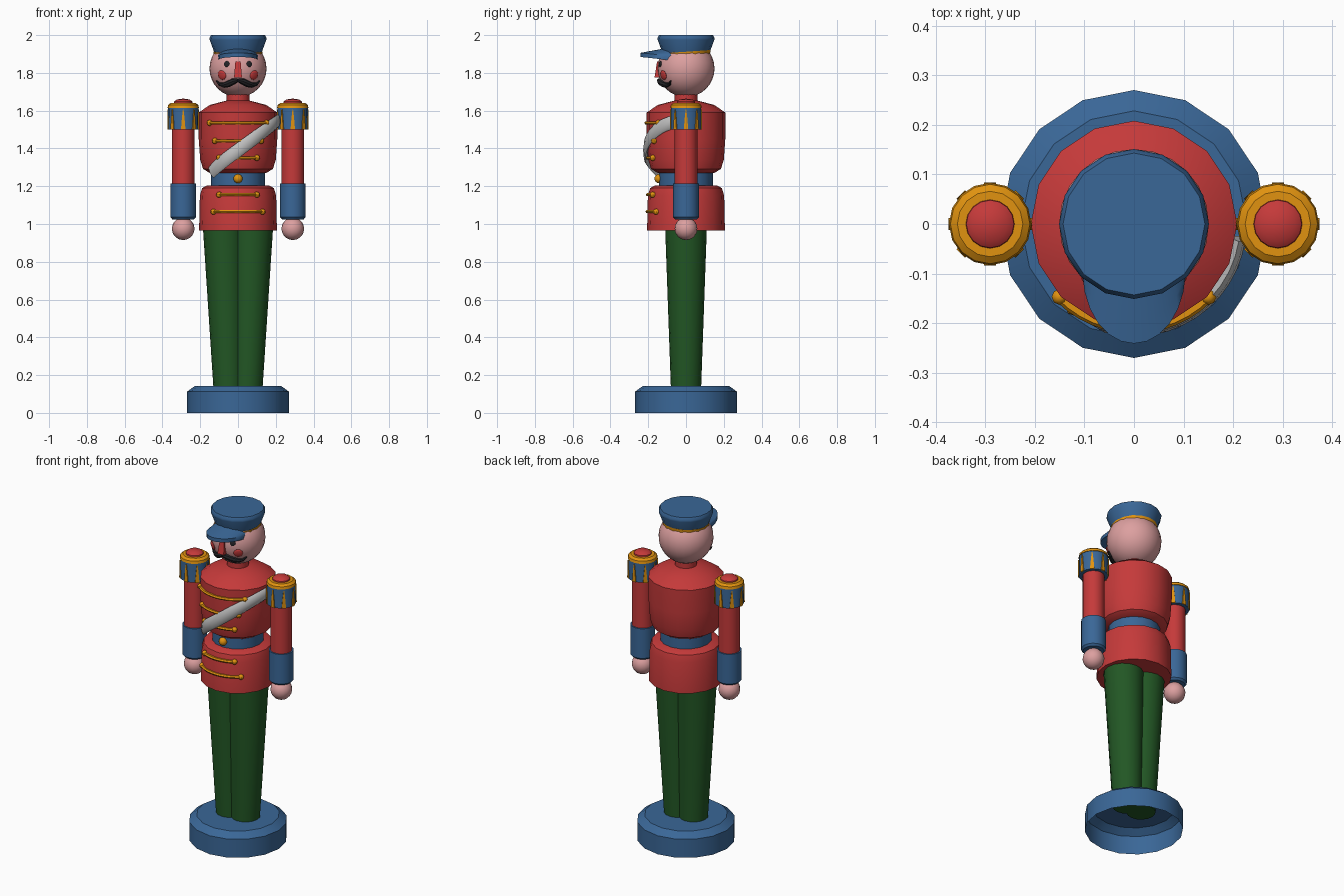
import bpy, bmesh, math
from mathutils import Vector, Matrix

if "Cube" in bpy.data.objects:
    bpy.data.objects.remove(bpy.data.objects["Cube"])

def material(name, rgb):
    m = bpy.data.materials.new(name)
    m.diffuse_color = (*rgb, 1)
    m.use_nodes = True
    m.node_tree.nodes["Principled BSDF"].inputs["Base Color"].default_value = m.diffuse_color
    return m

BLUE = material("blue paint", (0.042, 0.135, 0.31))
RED = material("red paint", (0.56, 0.042, 0.042))
GREEN = material("green paint", (0.016, 0.095, 0.018))
PINK = material("pink skin", (0.72, 0.35, 0.35))
GOLD = material("gold paint", (0.75, 0.29, 0.005))
DARK = material("dark paint", (0.017, 0.017, 0.02))
GREY = material("pale grey", (0.52, 0.52, 0.52))

def finish(name, bm, mat):
    bmesh.ops.recalc_face_normals(bm, faces=bm.faces)
    me = bpy.data.meshes.new(name)
    bm.to_mesh(me)
    bm.free()
    me.materials.append(mat)
    ob = bpy.data.objects.new(name, me)
    bpy.context.collection.objects.link(ob)
    return ob

def bridge(bm, rings):
    for r0, r1 in zip(rings, rings[1:]):
        n = max(len(r0), len(r1))
        for i in range(n):
            j = (i + 1) % n
            if len(r0) == 1:
                bm.faces.new((r0[0], r1[j], r1[i]))
            elif len(r1) == 1:
                bm.faces.new((r0[i], r0[j], r1[0]))
            else:
                bm.faces.new((r0[i], r0[j], r1[j], r1[i]))

def lathe(name, profile, mat, sides=16, loc=(0, 0)):
    """Turn a (radius, z) profile about a vertical axis."""
    bm = bmesh.new()
    rings = []
    for r, z in profile:
        n = sides if r > 0 else 1
        rings.append([bm.verts.new((loc[0] + r * math.cos(math.tau * i / n),
                                    loc[1] + r * math.sin(math.tau * i / n), z)) for i in range(n)])
    bridge(bm, rings)
    return finish(name, bm, mat)

def ball(name, loc, r, mat, seg=16, flat=None):
    """Sphere, optionally flattened along the direction 'flat'."""
    bm = bmesh.new()
    bmesh.ops.create_uvsphere(bm, u_segments=seg, v_segments=max(6, seg * 2 // 3), radius=r)
    if flat is not None:
        bm.transform(flat.to_track_quat('Z', 'Y').to_matrix().to_4x4() @ Matrix.Diagonal((1, 1, 0.3, 1)))
    bm.transform(Matrix.Translation(loc))
    return finish(name, bm, mat)

def sweep(name, pts, sizes, mat, n=8):
    """Capped tube with (outward, sideways) half sizes, lying on a round body."""
    bm = bmesh.new()
    rings = []
    for k, p in enumerate(pts):
        t = (pts[min(k + 1, len(pts) - 1)] - pts[max(k - 1, 0)]).normalized()
        out = Vector((p.x, p.y, 0))
        out = (out - t * out.dot(t)).normalized()
        side = t.cross(out)
        a, b = sizes[k]
        rings.append([bm.verts.new(p + out * a * math.cos(math.tau * i / n) + side * b * math.sin(math.tau * i / n))
                      for i in range(n)])
    bridge(bm, rings)
    bm.faces.new(rings[0])
    bm.faces.new(rings[-1])
    return finish(name, bm, mat)

# stand, an open shell underneath
lathe("stand", [(0.27, 0), (0.27, 0.112), (0.228, 0.143), (0, 0.143)], BLUE)

# legs, tapering and leaning slightly together
for s in (-1, 1):
    leg = lathe("leg", [(0, 0.13), (0.08, 0.13), (0.11, 0.97), (0, 0.97)], GREEN)
    for v in leg.data.vertices:
        v.co.x += s * (0.05 + 0.025 * (v.co.z - 0.13) / 0.84)

# coat skirt, belt, chest and neck
lathe("coat_skirt", [(0, 0.965), (0.206, 0.965), (0.202, 1.15), (0.19, 1.19), (0.165, 1.204), (0, 1.21)], RED)
lathe("belt", [(0.143, 1.195), (0.143, 1.28)], BLUE)
ball("belt_button", (0, -0.143, 1.24), 0.024, GOLD, 12)
lathe("chest", [(0, 1.268), (0.15, 1.27), (0.185, 1.292), (0.2, 1.34), (0.208, 1.45), (0.208, 1.59),
                (0.15, 1.63), (0.055, 1.655), (0, 1.655)], RED)
lathe("neck", [(0.06, 1.64), (0.06, 1.72)], RED)

# gold braids with ball ends
for z, half, r in ((1.535, 0.15, 0.21), (1.44, 0.122, 0.208), (1.35, 0.1, 0.202),
                   (1.155, 0.1, 0.202), (1.065, 0.13, 0.204)):
    a = math.asin(half / r)
    pts = [Vector((r * math.sin(a * t / 6), -r * math.cos(a * t / 6), z)) for t in range(-6, 7)]
    sweep("braid", pts, [(0.011, 0.009)] * len(pts), GOLD, 6)
    for p in (pts[0], pts[-1]):
        ball("braid_end", p, 0.016, GOLD, 8)

# sash across the chest
pts = []
for k in range(17):
    a = math.radians(82 - 129 * k / 16)
    z = 1.39 + 0.75 * 0.21 * math.sin(a)
    r = 0.214 - max(0, 1.35 - z) * 0.3
    pts.append(Vector((r * math.sin(a), -r * math.cos(a), z)))
sweep("sash", pts, [(0.013, 0.035)] * len(pts), GREY, 8)

# head and face
HEAD_Z, HEAD_R = 1.823, 0.151
ball("head", (0, 0, HEAD_Z), HEAD_R, PINK, 24)

def on_face(x, z, d=0.0):
    return Vector((x, -math.sqrt((HEAD_R + d) ** 2 - x * x - (z - HEAD_Z) ** 2), z))

for s in (-1, 1):
    for name, x, z, r, mat in (("eye", 0.06, 1.847, 0.016, DARK), ("cheek", 0.085, 1.788, 0.026, RED)):
        p = on_face(s * x, z)
        ball(name, p, r, mat, 12, p - Vector((0, 0, HEAD_Z)))
    path = [(0, 1.762), (0.025, 1.755), (0.05, 1.742), (0.075, 1.735), (0.097, 1.74), (0.115, 1.758)]
    sweep("moustache", [on_face(s * x, z, 0.004) for x, z in path],
          [(0.012, 0.009), (0.016, 0.017), (0.016, 0.018), (0.014, 0.014), (0.01, 0.009), (0.004, 0.003)], DARK)

# wedge nose
bm = bmesh.new()
bmesh.ops.create_cube(bm, size=1)
for v in bm.verts:
    top, back = v.co.z > 0, v.co.y > 0
    v.co = (math.copysign(0.014 if top else 0.021, v.co.x),
            -0.12 if back else (-0.153 if top else -0.167), 1.86 if top else 1.775)
finish("nose", bm, RED)

# cap with tilted gold band
lathe("cap", [(0, 1.9), (0.122, 1.9), (0.15, 1.975), (0.151, 1.985), (0.143, 2.0), (0, 2.0)], BLUE)
band = lathe("cap_band", [(0.11, 1.888), (0.127, 1.888), (0.13, 1.912), (0.115, 1.912)], GOLD)
for v in band.data.vertices:
    v.co.z += 0.07 * v.co.y

# arched visor
bm = bmesh.new()
rows = []
for k in range(13):
    u = k / 6 - 1
    a, b = math.radians(60 * u), math.radians(88 * u)
    inner = Vector((0.122 * math.sin(a), -0.122 * math.cos(a), 1.928 - 0.03 * u * u))
    outer = Vector((0.104 * math.sin(b), -0.095 - 0.146 * math.cos(b), 1.906 - 0.016 * u * u))
    rows.append([bm.verts.new(inner.lerp(outer, t / 3)) for t in range(4)])
for r0, r1 in zip(rows, rows[1:]):
    for i in range(3):
        bm.faces.new((r0[i], r1[i], r1[i + 1], r0[i + 1]))
down = bmesh.ops.extrude_face_region(bm, geom=bm.faces[:] + bm.edges[:] + bm.verts[:])
for g in down["geom"]:
    if isinstance(g, bmesh.types.BMVert):
        g.co.z -= 0.022
finish("visor", bm, BLUE)

# arms with shoulder pieces
for s in (-1, 1):
    at = (s * 0.29, 0)
    lathe("arm", [(0.06, 1.18), (0.06, 1.55)], RED, 16, at)
    lathe("cuff", [(0, 1.025), (0.058, 1.025), (0.068, 1.036), (0.068, 1.215), (0, 1.215)], BLUE, 16, at)
    ball("hand", (at[0], 0, 0.975), 0.06, PINK)
    lathe("shoulder_piece", [(0, 1.5), (0.081, 1.5), (0.08, 1.62), (0, 1.62)], BLUE, 16, at)
    lathe("shoulder_rim", [(0.07, 1.612), (0.083, 1.615), (0.08, 1.63), (0.066, 1.641), (0, 1.641)], GOLD, 16, at)
    lathe("shoulder_knob", [(0.05, 1.635), (0.048, 1.648), (0.035, 1.659), (0, 1.664)], RED, 16, at)
    # gold tapered fringe strips
    bm = bmesh.new()
    for k in range(8):
        rot = Matrix.Translation((at[0], 0, 0)) @ Matrix.Rotation(math.tau * k / 8, 4, 'Z')
        rings = [[bm.verts.new(rot @ Vector((r, y, z))) for y, z in
                  ((-0.012, 1.5), (0.012, 1.5), (0.007, 1.56), (0.002, 1.605), (-0.002, 1.605), (-0.007, 1.56))]
                 for r in (0.077, 0.084)]
        bridge(bm, rings)
        bm.faces.new(rings[1])
        bm.faces.new(rings[0])
    finish("shoulder_fringe", bm, GOLD)

# smooth rounded parts, keep hard edges
for ob in bpy.context.collection.objects:
    ob.select_set(True)
    bpy.context.view_layer.objects.active = ob
bpy.ops.object.shade_smooth_by_angle(angle=math.radians(35))
